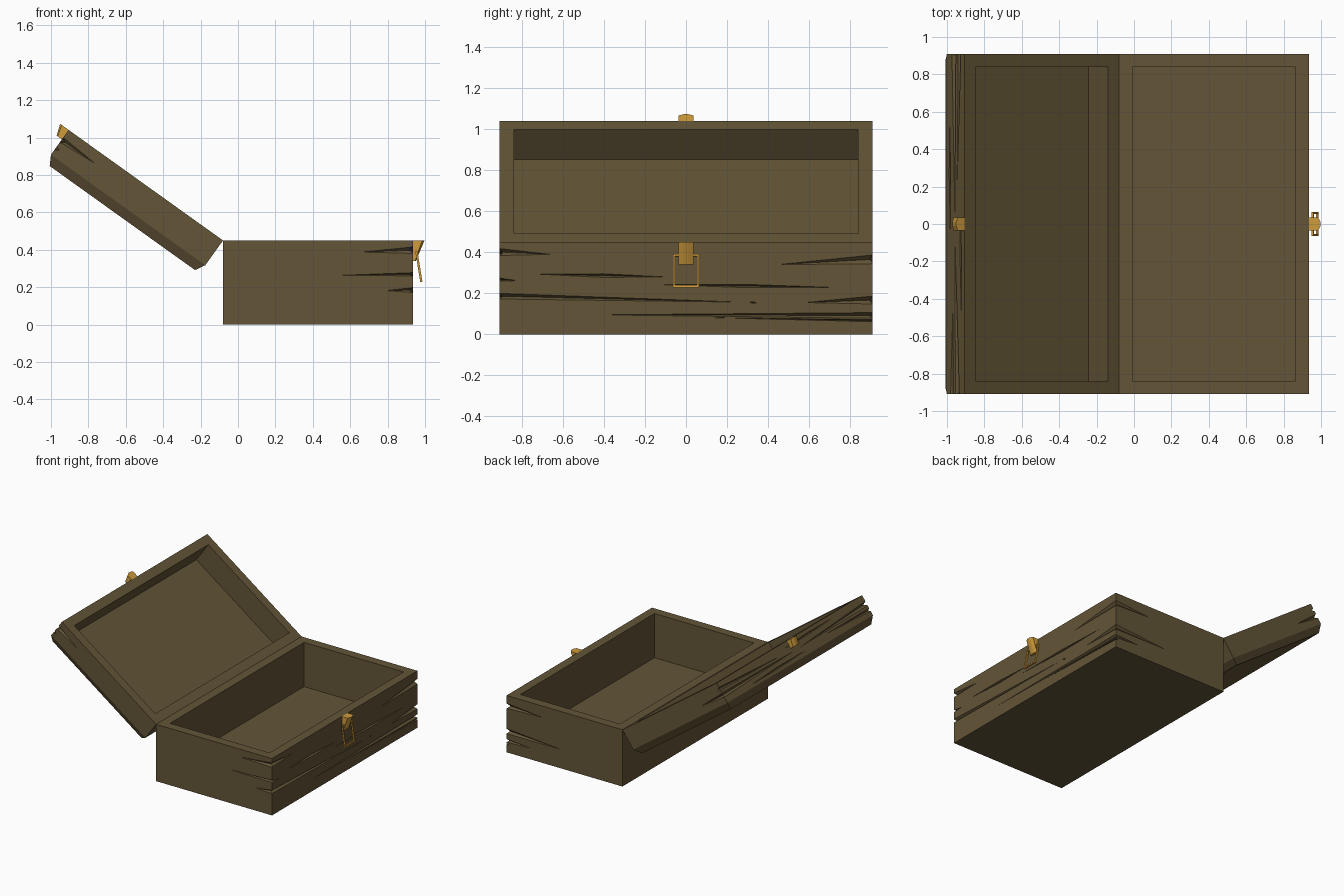
import bpy, bmesh, math
from mathutils import Vector

if "Cube" in bpy.data.objects:
    bpy.data.objects.remove(bpy.data.objects["Cube"])

def material(name, col):
    m = bpy.data.materials.new(name)
    m.diffuse_color = (*col, 1)
    m.use_nodes = True
    m.node_tree.nodes["Principled BSDF"].inputs["Base Color"].default_value = m.diffuse_color
    return m

WOOD = material("dark_wood", (0.125, 0.09, 0.038))
BRASS = material("brass", (0.62, 0.33, 0.045))
L, W, H = 1.015, 0.91, 0.45          # depth (x), half width (y), box height

def finish(name, bm, mat):
    bmesh.ops.recalc_face_normals(bm, faces=bm.faces[:])
    me = bpy.data.meshes.new(name)
    bm.to_mesh(me)
    bm.free()
    ob = bpy.data.objects.new(name, me)
    bpy.context.collection.objects.link(ob)
    if mat:
        me.materials.append(mat)
    return ob

def face_towards(bm, d):
    bm.normal_update()
    return max(bm.faces, key=lambda f: f.normal.z * d)

def tray(name, height, open_dir, depth, chamfer=None):
    """Block with x 0..L and z 0..height, hollowed on one side."""
    bm = bmesh.new()
    bmesh.ops.create_cube(bm, size=1)
    for v in bm.verts:
        v.co = ((v.co.x + .5) * L, v.co.y * 2 * W, (v.co.z + .5) * height)
    f = face_towards(bm, open_dir)
    back = face_towards(bm, -open_dir)
    bmesh.ops.inset_region(bm, faces=[f], thickness=0.101)
    bmesh.ops.inset_region(bm, faces=[f], thickness=0.0005)
    for v in f.verts:
        v.co.z -= open_dir * depth
    if chamfer:
        bmesh.ops.inset_region(bm, faces=[back], thickness=chamfer[0])
        for v in back.verts:
            v.co.z -= open_dir * chamfer[1]
    return finish(name, bm, WOOD)

def crack(body, a, b, h, axis, mid=0.5, deep=0.022):
    """Cut a tapered V groove running from a to b, widest at fraction mid."""
    a, b = Vector(a), Vector(b)
    c = a.lerp(b, mid)
    n, up = Vector(axis) * deep, Vector((0, 0, h))
    bm = bmesh.new()
    ring = [bm.verts.new(c + o) for o in (n, up, -n, -up)]
    for tip in (a, b):
        t = bm.verts.new(tip)
        for i in range(4):
            bm.faces.new((ring[i], ring[(i + 1) % 4], t))
    cutter = finish("crack_cutter", bm, None)
    cutter.hide_render = True
    mod = body.modifiers.new("crack", 'BOOLEAN')
    mod.operation, mod.solver, mod.object = 'DIFFERENCE', 'EXACT', cutter
    bpy.context.view_layer.objects.active = body
    bpy.ops.object.modifier_apply(modifier=mod.name)
    bpy.data.objects.remove(cutter)

def front_cracks(body, rows):
    for y0, z0, y1, z1, h in rows:
        edge = abs(y0) > 0.9
        start = math.copysign(0.99, y0) if edge else y0
        mid = (0.99 - 0.925) / abs(start - y1) if edge else 0.5
        crack(body, (L, start, z0), (L, y1, z1), h, (1, 0, 0), mid)

def side_cracks(body, rows):
    for s, z0, x1, z1, h in rows:
        crack(body, (L + .06, s * W, z0), (x1, s * W, z1), h, (0, 1, 0),
              0.05 / (L + .06 - x1), 0.018)

def hook(name, length, out_top, out_end, direction, z0):
    """Faceted tapering catch on the front face."""
    bm = bmesh.new()
    rings = []
    for out, z in ((out_top, z0), (out_end, z0 + direction * length)):
        pts = [(-.004, -.036), (out * .8, -.036), (out, -.012), (out, .012),
               (out * .8, .036), (-.004, .036)]
        rings.append([bm.verts.new((L + x, y, z)) for x, y in pts])
    for i in range(6):
        j = (i + 1) % 6
        bm.faces.new((rings[0][i], rings[0][j], rings[1][j], rings[1][i]))
    bm.faces.new(rings[0])
    bm.faces.new(rings[1])
    return finish(name, bm, BRASS)

# Lower box with weathered front
box = tray("box_base", H, 1, 0.35)
front_cracks(box, [
    (-.91, .405, -.66, .39, .018), (-.71, .293, -.10, .28, .009),
    (-.14, .243, .74, .228, .008), (-.91, .188, .27, .157, .014),
    (.31, .156, .345, .154, .004), (.91, .17, .58, .155, .02),
    (.91, .092, -.42, .095, .014), (.91, .065, .1, .082, .005),
    (.91, .37, .45, .34, .022), (-.91, .27, -.82, .262, .009)])
side_cracks(box, [
    (-1, .40, .74, .388, .018), (-1, .27, .64, .264, .009), (-1, .186, .87, .182, .014),
    (1, .37, .70, .36, .02), (1, .17, .55, .15, .02), (1, .092, .8, .09, .012)])

# Lid, modelled closed
lid = tray("lid", 0.163, -1, 0.18, (0.042, 0.053))
front_cracks(lid, [
    (.91, .10, .03, .09, .018), (.91, .045, .2, .07, .012),
    (-.91, .065, -.05, .09, .018), (-.91, .12, -.38, .105, .012),
    (-.5, .03, .1, .04, .007), (-.1, .13, .6, .14, .007)])
side_cracks(lid, [(-1, .065, .80, .064, .016), (1, .10, .78, .10, .016)])

# Brass catches
box_hook = hook("box_hook", 0.11, 0.062, 0.016, -1, H)
lid_hook = hook("lid_hook", 0.062, 0.056, 0.035, 1, 0)

# Wire loop hanging from the box hook
bm = bmesh.new()
for cy, cz, sy, sz in ((-.058, 0, .011, .165), (.058, 0, .011, .165),
                       (0, -.077, .106, .011), (0, .077, .106, .011)):
    r = bmesh.ops.create_cube(bm, size=1)
    for v in r["verts"]:
        v.co = (v.co.x * .012, v.co.y * sy + cy, v.co.z * sz + cz)
loop = finish("latch_loop", bm, BRASS)
loop.location = (0.967, 0, 0.31)
loop.rotation_euler.y = -0.16

# Place the box and swing the lid open about the hinge edge
for ob in (box, box_hook):
    ob.location.x = -0.08
for ob in (lid, lid_hook):
    ob.location = (-0.08, 0, H)
    ob.rotation_euler.y = -math.radians(144.4)
